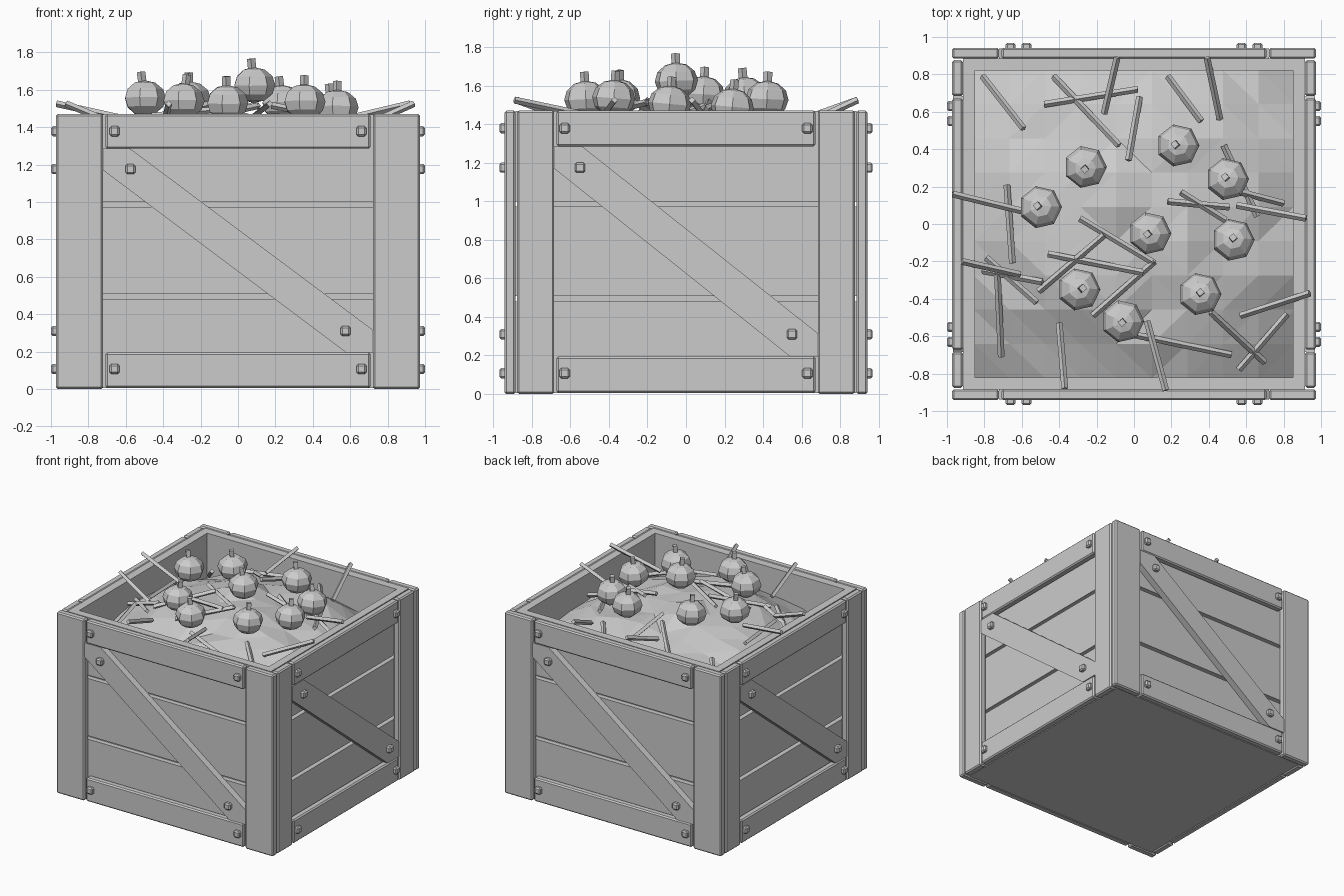
import bpy, bmesh, math, random
from mathutils import Matrix, Vector

if "Cube" in bpy.data.objects:
    bpy.data.objects.remove(bpy.data.objects["Cube"], do_unlink=True)
random.seed(4)

grey = bpy.data.materials.new("plain_grey")
grey.use_nodes = True
grey.diffuse_color = (0.6, 0.6, 0.6, 1)
grey.node_tree.nodes["Principled BSDF"].inputs["Base Color"].default_value = (0.6, 0.6, 0.6, 1)


def finish(name, bm, matrix=None, bevel=0):
    if matrix:
        bm.transform(matrix)
    bmesh.ops.recalc_face_normals(bm, faces=bm.faces)
    mesh = bpy.data.meshes.new(name)
    bm.to_mesh(mesh)
    bm.free()
    mesh.materials.append(grey)
    obj = bpy.data.objects.new(name, mesh)
    bpy.context.collection.objects.link(obj)
    if bevel:
        mod = obj.modifiers.new("bevel", "BEVEL")
        mod.width = bevel
        mod.segments = 1
    return obj


def box(name, x, y, z, matrix=None, bevel=0):
    """Box from (low, high) ranges on each axis."""
    bm = bmesh.new()
    bmesh.ops.create_cube(bm, size=1)
    for v in bm.verts:
        v.co = [r[0] if c < 0 else r[1] for c, r in zip(v.co, (x, y, z))]
    return finish(name, bm, matrix, bevel)


def prism(name, outline, y, matrix):
    """Outline in x and z, extruded through the y range."""
    bm = bmesh.new()
    face = bm.faces.new([bm.verts.new((px, y[0], pz)) for px, pz in outline])
    out = bmesh.ops.extrude_face_region(bm, geom=[face])
    for v in out["geom"]:
        if isinstance(v, bmesh.types.BMVert):
            v.co.y = y[1]
    return finish(name, bm, matrix)


TOP = 1.47
THICK = 0.058


def side(label, turn, front, board_half, post_in, post_out, rail, bolt_x, brace_bolt):
    """One crate wall, built facing -y and turned into place."""
    m = Matrix.Rotation(math.radians(turn), 4, "Z")
    back = -front + THICK
    outer = (-front, back)
    # wall boards with a backing behind the gaps
    for i, z in enumerate(((0.01, 0.48), (0.508, 0.973), (1.0, TOP - 0.002))):
        box(f"{label}_board_{i + 1}", (-board_half, board_half), (back, back + 0.04), z, m)
    box(f"{label}_lining", (-board_half, board_half), (back + 0.04, back + 0.064),
        (0.01, TOP - 0.002), m)
    # corner posts
    box(f"{label}_post_a", (-post_out, -post_in), outer, (0, TOP), m, 0.01)
    box(f"{label}_post_b", (post_in, post_out), outer, (0, TOP), m, 0.01)
    # rails
    box(f"{label}_lower_rail", (-rail, rail), outer, (0.005, 0.195), m, 0.01)
    box(f"{label}_upper_rail", (-rail, rail), outer, (1.285, TOP), m, 0.01)
    # diagonal brace trimmed to the posts and rails
    e, c = post_in, post_in - 0.145
    prism(f"{label}_brace", [(-e, 1.285), (-c, 1.285), (e, 0.315), (e, 0.195), (c, 0.195), (-e, 1.17)],
          (-front + 0.004, back), m)
    # square bolts
    spots = [(s * bolt_x, z) for s in (-1, 1) for z in (0.107, 1.378)]
    spots += [(-brace_bolt, 1.175), (brace_bolt, 0.31)]
    for i, (px, pz) in enumerate(spots):
        box(f"{label}_bolt_{i + 1}", (px - 0.027, px + 0.027), (-front - 0.027, -front + 0.02),
            (pz - 0.027, pz + 0.027), m, 0.01)


side("front", 0, 0.942, 0.914, 0.722, 0.973, 0.708, 0.66, 0.575)
side("back", 180, 0.942, 0.914, 0.722, 0.973, 0.708, 0.66, 0.575)
side("left", 90, 0.973, 0.82, 0.684, 0.876, 0.672, 0.63, 0.55)
side("right", 270, 0.973, 0.82, 0.684, 0.876, 0.672, 0.63, 0.55)
box("base_panel", (-0.914, 0.914), (-0.884, 0.884), (0.006, 0.05))


def ground(x, y):
    return 1.49 - 0.3 * (x * x + y * y)


# faceted heap filling the crate
bm = bmesh.new()
bmesh.ops.create_grid(bm, x_segments=9, y_segments=9, size=1)
for v in bm.verts:
    x, y = v.co.x * 0.855, v.co.y * 0.825
    v.co = (x, y, ground(x, y) + random.uniform(-0.035, 0.025))
bmesh.ops.triangulate(bm, faces=bm.faces, quad_method="SHORT_EDGE")
heap = finish("heap", bm)

# round fruit with tilted stems
fruit = [(0.235, 0.42, 1.53), (-0.26, 0.305, 1.55), (-0.5, 0.09, 1.555),
         (0.5, 0.24, 1.49), (0.085, -0.05, 1.625), (0.53, -0.085, 1.505),
         (-0.294, -0.35, 1.54), (0.353, -0.375, 1.535), (-0.06, -0.52, 1.53)]
for i, spot in enumerate(fruit):
    place = Matrix.Translation(spot) @ Matrix.Rotation(random.uniform(-0.1, 0.1), 4, "X")
    bm = bmesh.new()
    bmesh.ops.create_uvsphere(bm, u_segments=7, v_segments=6, radius=0.115)
    squash = Matrix.Diagonal((1, 1, 0.83, 1)) @ Matrix.Rotation(math.pi / 14, 4, "Z")
    finish(f"fruit_{i + 1}", bm, place @ squash)
    stem = place @ Matrix.Rotation(random.uniform(-0.15, 0.15), 4, "Y") @ Matrix.Rotation(0.7, 4, "Z")
    box(f"stem_{i + 1}", (-0.016, 0.016), (-0.016, 0.016), (0.06, 0.142), stem)

# straw stalks, given by their two ends in plan
straws = [
    (-.81, .79, -.59, .51), (-.43, .79, -.08, .42), (-.48, .64, .02, .72), (-.09, .89, -.16, .59),
    (.03, .68, -.03, .34), (.18, .79, .36, .55), (.39, .89, .46, .56), (-.97, .16, -.56, .06),
    (-.68, .21, -.65, -.21), (-.92, -.2, -.61, -.27), (-.81, -.25, -.49, -.31), (-.79, -.18, -.52, -.42),
    (-.73, -.27, -.71, -.71), (-.51, -.36, -.16, -.06), (-.46, -.16, .05, -.26), (-.29, .03, .11, -.21),
    (-.22, -.49, .11, -.2), (-.4, -.53, -.37, -.88), (.07, -.52, .17, -.89), (-.01, -.59, .52, -.7),
    (.41, -.47, .7, -.74), (.56, -.78, .82, -.48), (.57, -.49, .94, -.37), (.55, .1, .92, .03),
    (.48, .42, .66, .04), (.18, .12, .51, .09), (.25, .17, .49, .02), (.57, .17, .8, .11)]


def straw_end(x, y):
    over_rim = abs(x) > 0.85 or abs(y) > 0.83
    return Vector((x, y, 1.525 if over_rim else ground(x, y) + 0.04))


for i, (ax, ay, bx, by) in enumerate(straws):
    a, b = straw_end(ax, ay), straw_end(bx, by)
    bm = bmesh.new()
    bmesh.ops.create_cone(bm, cap_ends=True, segments=4, radius1=0.018, radius2=0.018,
                          depth=(b - a).length)
    aim = (b - a).to_track_quat("Z", "Y").to_matrix().to_4x4()
    finish(f"straw_{i + 1}", bm, Matrix.Translation((a + b) / 2) @ aim)
